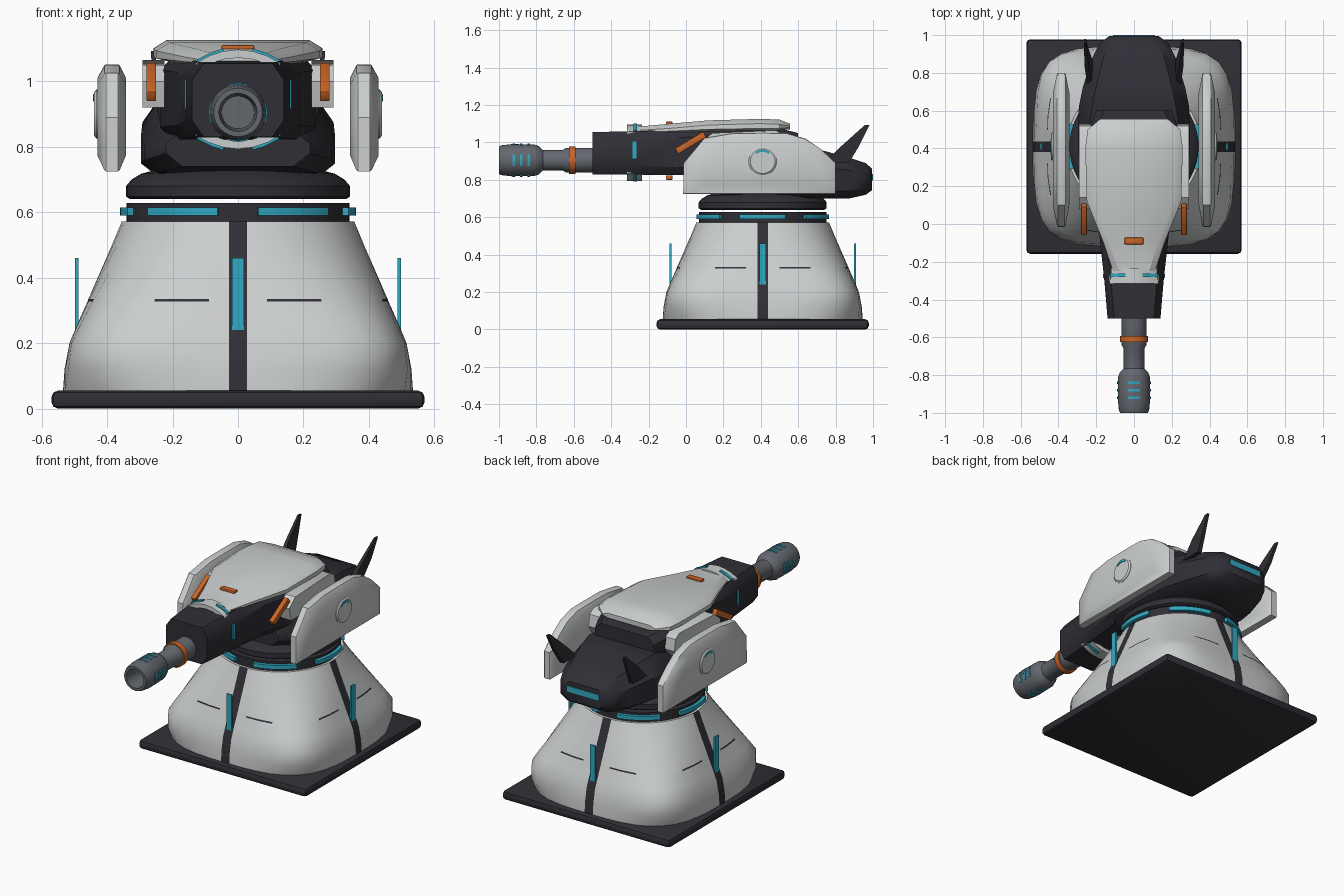
import bpy, bmesh, math
from math import sin, cos, radians, pi
from mathutils import Vector, Matrix

if "Cube" in bpy.data.objects:
    bpy.data.objects.remove(bpy.data.objects["Cube"])

def material(name, col):
    m = bpy.data.materials.new(name)
    m.diffuse_color = (*col, 1)
    m.use_nodes = True
    m.node_tree.nodes["Principled BSDF"].inputs["Base Color"].default_value = m.diffuse_color
    return m

WHITE = material("pale_armour", (0.60, 0.62, 0.62))
DARK = material("dark_hull", (0.028, 0.028, 0.036))
GREY = material("gun_grey", (0.125, 0.135, 0.155))
CYAN = material("cyan_glow", (0.03, 0.40, 0.54))
ORANGE = material("orange_accent", (0.60, 0.13, 0.02))
CY = 0.41          # centre of the pedestal in y
GUN_Z = 0.905      # height of the barrel axis


def finish(name, bm, mats, angle=35):
    bmesh.ops.recalc_face_normals(bm, faces=bm.faces)
    me = bpy.data.meshes.new(name)
    bm.to_mesh(me)
    bm.free()
    for m in mats if isinstance(mats, list) else [mats]:
        me.materials.append(m)
    me.shade_smooth()
    me.set_sharp_from_angle(angle=radians(angle))
    ob = bpy.data.objects.new(name, me)
    bpy.context.collection.objects.link(ob)
    return ob


def loft(name, rings, mats, caps=True, rule=None, closed=False, angle=35):
    """Skin a list of equal-length point loops."""
    bm = bmesh.new()
    vs = [[bm.verts.new(p) for p in r] for r in rings]
    n = len(vs[0])
    for i in range(len(vs) if closed else len(vs) - 1):
        a, b = vs[i], vs[(i + 1) % len(vs)]
        for j in range(n):
            k = (j + 1) % n
            f = bm.faces.new((a[j], a[k], b[k], b[j]))
            if rule:
                f.material_index = rule(i, j)
    if caps and not closed:
        bm.faces.new(vs[0])
        bm.faces.new(vs[-1])
    return finish(name, bm, mats, angle)


def lathe_z(name, prof, mat, n=48):
    return loft(name, [[(r * cos(2 * pi * j / n), CY + r * sin(2 * pi * j / n), z)
                        for j in range(n)] for r, z in prof], mat)


def lathe_y(name, prof, mat, n=32, closed=False):
    return loft(name, [[(r * cos(2 * pi * j / n), y, GUN_Z + r * sin(2 * pi * j / n))
                        for j in range(n)] for y, r in prof], mat, closed=closed)


def box(name, c, s, mat, rot=None, bevel=0):
    bm = bmesh.new()
    bmesh.ops.create_cube(bm, size=1)
    bmesh.ops.scale(bm, vec=s, verts=bm.verts)
    if bevel:
        bmesh.ops.bevel(bm, geom=bm.edges[:], offset=bevel, segments=2, affect='EDGES', profile=0.5)
    if rot:
        bmesh.ops.rotate(bm, matrix=Matrix.Rotation(rot[1], 3, rot[0]), verts=bm.verts)
    bmesh.ops.translate(bm, vec=c, verts=bm.verts)
    return finish(name, bm, mat)


def octagon(y, hw, z0, z1, cx, ct, cb=None):
    """Chamfered rectangle across y: cx sideways cut, ct / cb top and bottom cut."""
    cb = ct if cb is None else cb
    half = [(hw - cx, z0), (hw, z0 + cb), (hw, z1 - ct), (hw - cx, z1)]
    return [(x, y, z) for x, z in half] + [(-x, y, z) for x, z in reversed(half)]


def prism_x(name, prof, x0, x1, mat):
    return loft(name, [[(x, y, z) for y, z in prof] for x in (x0, x1)], mat)


# ---- pedestal: ground plate
box("base_plate", (0, CY, 0.0275), (1.14, 1.135, 0.055), DARK, bevel=0.02)

# ---- skirt: rounded square at the foot blending to a circle, with dark centre strips
PHI = [-45, -38, -30, -20, -11, None, None, 11, 20, 30, 38]
def skirt_ring(z, a, n):
    pts = []
    for k in range(4):
        for i, p in enumerate(PHI):
            if p is None:
                u, t = a, (-0.028 if i == 5 else 0.028)
            else:
                c, s = cos(radians(p)), sin(radians(p))
                r = a / (abs(c) ** n + abs(s) ** n) ** (1 / n)
                u, t = r * c, r * s
            ca, sa = cos(k * pi / 2), sin(k * pi / 2)
            pts.append((u * ca - t * sa, CY + u * sa + t * ca, z))
    return pts

levels = [(0.05, 0.535, 3.2), (0.12, 0.53, 4.2), (0.2, 0.515, 5), (0.26, 0.49, 4.3), (0.327, 0.46, 3.6),
          (0.335, 0.457, 3.5), (0.42, 0.42, 2.8), (0.5, 0.385, 2.3), (0.572, 0.355, 2)]
def skirt_rule(i, j):
    c = j % len(PHI)
    return 1 if c == 5 or (i == 4 and c in (2, 3, 7, 8)) else 0
loft("skirt", [skirt_ring(*l) for l in levels], [WHITE, DARK], rule=skirt_rule, angle=50)

# upright light bars, one per side
for k in range(4):
    a = k * pi / 2
    box("skirt_light", (0.493 * cos(a), CY + 0.493 * sin(a), 0.312), (0.01, 0.036, 0.295), CYAN, rot=('Z', a))

# ---- ring collar and turntable, with a slim gap between them
lathe_z("ring_collar", [(0.34, 0.565), (0.34, 0.628)], DARK)
lathe_z("turntable", [(0.33, 0.64), (0.342, 0.648), (0.342, 0.68), (0.325, 0.70),
                      (0.295, 0.718), (0.24, 0.732), (0.2, 0.76)], DARK)
for k in range(6):
    rings = []
    for s in range(9):
        a = radians(60 * k - 20 + 5 * s)
        rings.append([(r * cos(a), CY + r * sin(a), z)
                      for r, z in ((0.33, 0.59), (0.36, 0.59), (0.36, 0.615), (0.33, 0.615))])
    loft("ring_light", rings, CYAN)

# ---- hull and rear pod
loft("hull", [octagon(0.08, 0.22, 0.74, 0.85, 0.05, 0.04), octagon(0.2, 0.285, 0.72, 0.88, 0.045, 0.08, 0.04),
              octagon(0.45, 0.297, 0.71, 0.93, 0.05, 0.10, 0.04),
              octagon(0.62, 0.292, 0.705, 0.975, 0.07, 0.10, 0.04),
              octagon(0.72, 0.272, 0.70, 0.96, 0.07, 0.09, 0.04),
              octagon(0.87, 0.225, 0.70, 0.92, 0.06, 0.07, 0.04),
              octagon(0.96, 0.18, 0.72, 0.89, 0.05, 0.05, 0.03),
              octagon(0.995, 0.13, 0.745, 0.86, 0.03, 0.03)], DARK)
box("tail_light", (0, 0.992, 0.815), (0.22, 0.016, 0.035), CYAN)

# ---- gun housing
loft("gun_housing", [octagon(-0.5, 0.14, 0.83, 1.055, 0.035, 0.05),
                     octagon(-0.3, 0.157, 0.828, 1.06, 0.035, 0.05),
                     octagon(0.0, 0.19, 0.825, 1.068, 0.035, 0.04),
                     octagon(0.15, 0.238, 0.82, 1.075, 0.04, 0.04),
                     octagon(0.5, 0.238, 0.82, 1.075, 0.04, 0.04),
                     octagon(0.6, 0.20, 0.84, 1.05, 0.04, 0.04)], DARK)

# ---- top shell
loft("top_shell", [octagon(-0.25, 0.11, 1.045, 1.085, 0.03, 0.02, 0.01),
                   octagon(-0.09, 0.165, 1.05, 1.1, 0.035, 0.025, 0.01),
                   octagon(0.12, 0.25, 1.06, 1.118, 0.04, 0.025, 0.01),
                   octagon(0.4, 0.258, 1.065, 1.126, 0.04, 0.025, 0.01),
                   octagon(0.5, 0.245, 1.065, 1.122, 0.04, 0.025, 0.01),
                   octagon(0.555, 0.18, 1.07, 1.10, 0.04, 0.012, 0.01)], WHITE)
box("shell_marker", (0, -0.09, 1.103), (0.10, 0.035, 0.016), ORANGE, bevel=0.004)
box("belly_marker", (0, -0.09, 0.812), (0.10, 0.035, 0.024), ORANGE, bevel=0.004)

# ---- collars above and below the housing, with light bands
def arch(name, zc, up, y0, y1, lift, xs, mat):
    top = [(x, zc + up * (lift + 0.045 * (1 - (x / 0.135) ** 2))) for x in xs]
    pts = top + [(x, z - up * 0.025) for x, z in reversed(top)]
    loft(name, [[(x, y, z) for x, z in pts] for y in (y0, y1)], mat)
XS = [-0.13, -0.09, -0.045, 0, 0.045, 0.09, 0.13]
for up, z in ((1, 1.052), (-1, 0.838)):
    arch("housing_collar", z, up, -0.315, -0.235, 0, XS, WHITE)
    for s in (-1, 1):
        arch("collar_light", z, up, -0.28, -0.262, 0.008, [s * 0.045, s * 0.08, s * 0.125], CYAN)

# ---- barrel, sleeve ring and hollow muzzle
lathe_y("barrel", [(-0.80, 0.055), (-0.66, 0.055), (-0.64, 0.066), (-0.48, 0.066)], GREY)
lathe_y("barrel_ring", [(-0.625, 0.06), (-0.625, 0.074), (-0.592, 0.074), (-0.592, 0.06)], ORANGE, closed=True)
lathe_y("muzzle", [(-0.76, 0.05), (-0.785, 0.075), (-0.81, 0.084), (-0.93, 0.086), (-0.985, 0.08),
                   (-1.0, 0.074), (-1.0, 0.058), (-0.88, 0.05)], GREY)
for y in (-0.92, -0.88, -0.84):
    for k in range(4):
        rings = []
        for s in range(5):
            a = k * pi / 2 + radians(-20 + 10 * s)
            rings.append([(r * cos(a), yy, GUN_Z + r * sin(a))
                          for r, yy in ((0.08, y - 0.007), (0.09, y - 0.007), (0.09, y + 0.007), (0.08, y + 0.007))])
        loft("muzzle_light", rings, CYAN)

# ---- mirrored side parts
SHIELD = [(-0.015, 0.725), (0.80, 0.725), (0.80, 0.89), (0.72, 0.965), (0.64, 1.02), (0.54, 1.05),
          (0.42, 1.052), (0.25, 1.05), (0.10, 1.025), (-0.012, 0.89)]
def shield_ring(x, k):
    return [(x, CY + (y - CY) * k, 0.9 + (z - 0.9) * k) for y, z in SHIELD]

for s in (-1, 1):
    # floating shield with a domed cross-section
    loft("side_shield", [shield_ring(s * x, k) for x, k in
                         ((0.342, 0.72), (0.362, 0.985), (0.367, 1), (0.403, 1), (0.408, 0.985), (0.43, 0.72))], WHITE)
    # round hub and its light arc
    def disc(r, x):
        return [(s * x, CY + r * cos(2 * pi * j / 28), 0.9 + r * sin(2 * pi * j / 28)) for j in range(28)]
    loft("shield_hub", [disc(0.075, 0.42), disc(0.075, 0.433), disc(0.066, 0.44)], WHITE)
    arc = []
    for a in range(50, 131, 16):
        arc.append([(s * x, CY + r * cos(radians(a)), 0.9 + r * sin(radians(a)))
                    for x, r in ((0.436, 0.05), (0.443, 0.05), (0.443, 0.062), (0.436, 0.062))])
    loft("hub_light", arc, CYAN)
    # cheek panel between shell and shield
    prism_x("cheek_panel", [(0.10, 0.92), (0.50, 0.92), (0.53, 0.97), (0.52, 1.04),
                            (0.48, 1.065), (0.14, 1.05), (0.08, 1.0)], s * 0.225, s * 0.292, WHITE)
    # slanted orange vane
    box("orange_vane", (s * 0.265, 0.025, 0.998), (0.03, 0.175, 0.035), ORANGE,
        rot=('X', radians(31)), bevel=0.004)
    # light on the housing flank
    box("flank_light", (s * 0.158, -0.275, 0.96), (0.012, 0.02, 0.09), CYAN)
    # tail fin
    loft("tail_fin", [[(s * x, y, z) for x, y in ((c - w, y0), (c + w, y0), (c + w, y1), (c - w, y1))]
                      for c, w, y0, y1, z in ((0.235, 0.014, 0.74, 0.87, 0.89), (0.25, 0.011, 0.83, 0.925, 0.98),
                                              (0.26, 0.006, 0.955, 0.98, 1.092))], DARK)
